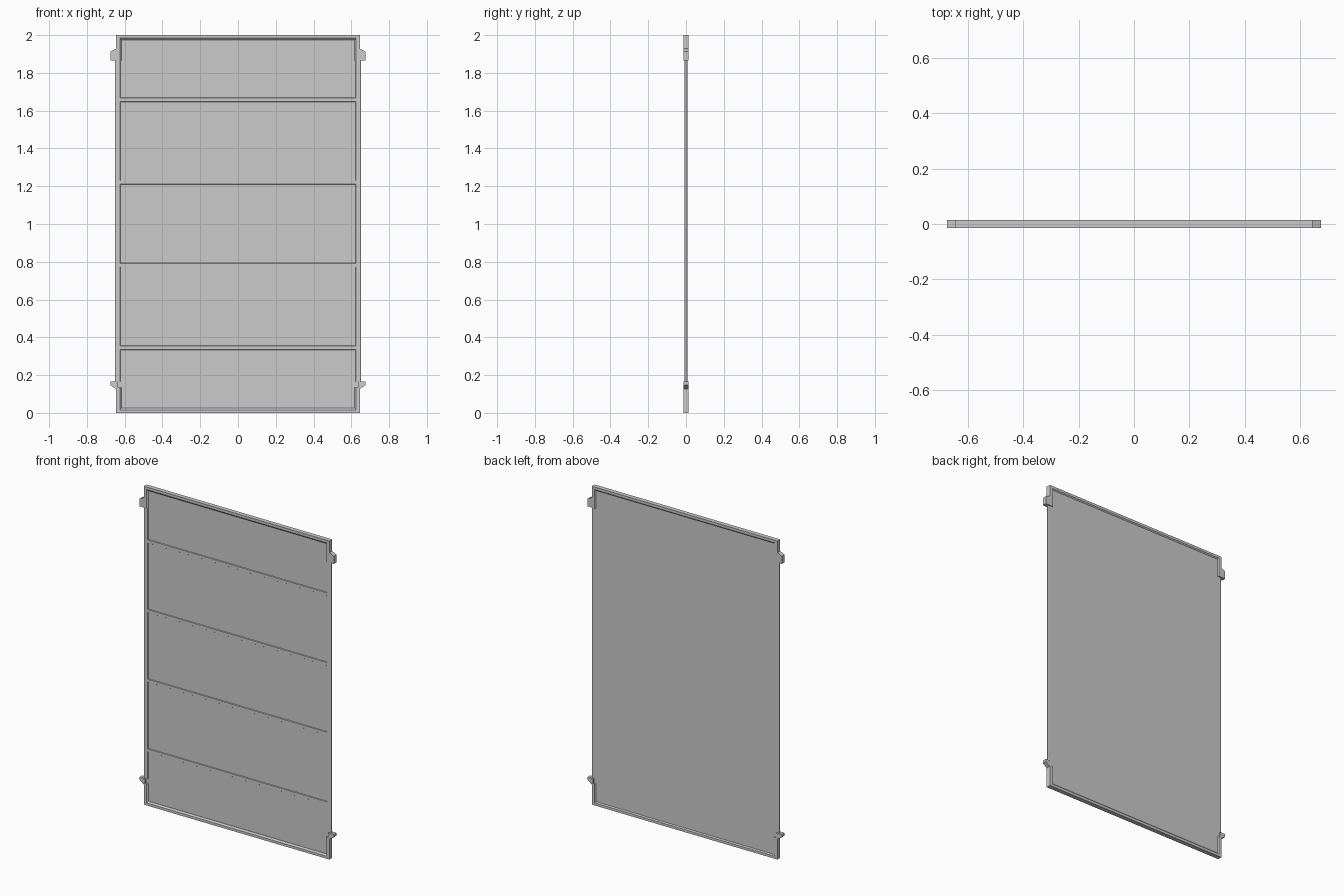
import bpy, bmesh

if "Cube" in bpy.data.objects:
    bpy.data.objects.remove(bpy.data.objects["Cube"])

RAIL_LO, RAIL_HI = 0.165, 1.865   # side rails run between the corner posts
HALF = 0.014                      # half thickness of the frame


def skin(name, sections):
    """Closed solid through a list of matching point loops."""
    bm = bmesh.new()
    loops = [[bm.verts.new(p) for p in s] for s in sections]
    n = len(loops[0])
    for a, b in zip(loops, loops[1:]):
        for i in range(n):
            j = (i + 1) % n
            bm.faces.new((a[i], a[j], b[j], b[i]))
    bm.faces.new(loops[0])
    bm.faces.new(loops[-1])
    bmesh.ops.recalc_face_normals(bm, faces=bm.faces)
    mesh = bpy.data.meshes.new(name)
    bm.to_mesh(mesh)
    bm.free()
    ob = bpy.data.objects.new(name, mesh)
    bpy.context.collection.objects.link(ob)
    return ob


def box(name, x, y, z):
    return skin(name, [[(x[0], v, z[0]), (x[1], v, z[0]),
                        (x[1], v, z[1]), (x[0], v, z[1])] for v in y])


# Thin sheet filling the frame
box("sheet", (-0.64, 0.64), (-0.004, 0.008), (0.01, 1.99))

# End frames: bar with two short corner posts, sloped inner edge
def end_frame(name, edge, sign):
    def z(d):
        return edge + sign * d

    def section(y, ix, iz):
        pts = [(-0.645, 0.135), (-0.645, 0), (0.645, 0), (0.645, 0.135),
               (ix, 0.135), (ix, iz), (-ix, iz), (-ix, 0.135)]
        return [(px, y, z(d)) for px, d in pts]

    skin(name, [section(-HALF, 0.626, 0.016), section(-0.006, 0.618, 0.025),
                section(0.006, 0.618, 0.025), section(HALF, 0.626, 0.016)])


end_frame("top_frame", 2.0, -1)
end_frame("bottom_frame", 0.0, 1)

# Sides: bevelled rail plus an upper and lower hook
rail = [(0.620, -0.003), (0.624, -0.008), (0.646, -0.008), (0.652, -0.004),
        (0.652, 0.004), (0.646, 0.0079), (0.620, 0.0079)]
hooks = {
    "upper_hook": [(0.635, 1.865), (0.675, 1.865), (0.675, 1.913), (0.645, 1.928), (0.635, 1.928)],
    "lower_hook": [(0.635, 0.165), (0.675, 0.165), (0.675, 0.147), (0.645, 0.127), (0.635, 0.127)],
}
for side, s in (("left", -1), ("right", 1)):
    skin(side + "_rail", [[(s * x, y, z) for x, y in rail] for z in (RAIL_LO, RAIL_HI)])
    for name, pts in hooks.items():
        skin(side + "_" + name,
             [[(s * x, y, z) for x, z in pts] for y in (-HALF + 0.0003, HALF - 0.0003)])

# Four horizontal ribs on the front face
for i in range(4):
    zc = 0.345 + i * 0.4375
    prof = [(-0.003, -0.012), (-0.008, -0.009), (-0.008, 0.009), (-0.003, 0.012)]
    skin(f"rib_{i + 1}", [[(x, y, zc + dz) for y, dz in prof] for x in (-0.624, 0.624)])
